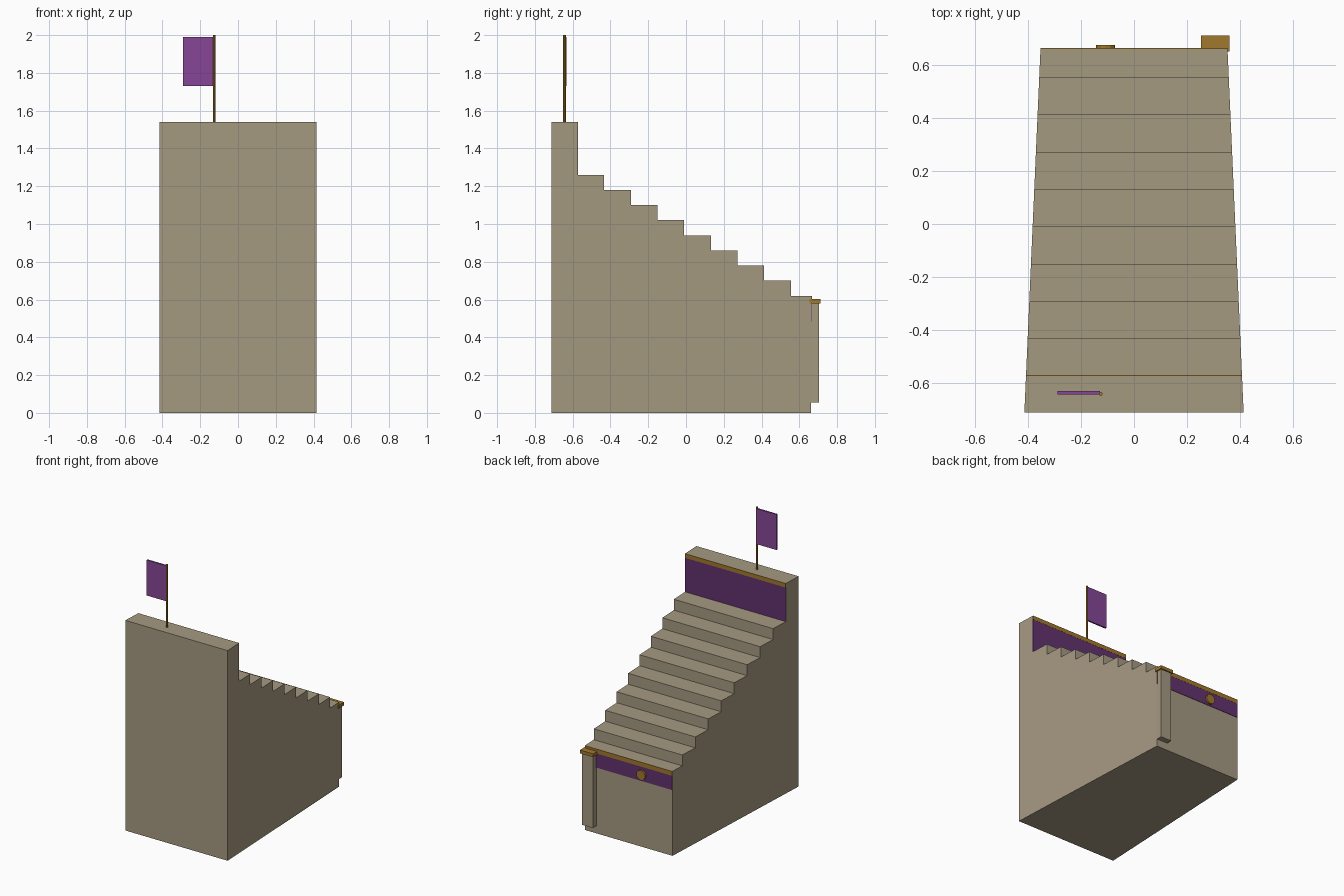
import bpy, bmesh, math

if "Cube" in bpy.data.objects:
    bpy.data.objects.remove(bpy.data.objects["Cube"])

def mat(name, c):
    m = bpy.data.materials.new(name)
    m.diffuse_color = (*c, 1)
    m.use_nodes = True
    m.node_tree.nodes["Principled BSDF"].inputs["Base Color"].default_value = m.diffuse_color
    return m

STONE = mat("stone", (0.376, 0.319, 0.220))
DARK = mat("dark_purple", (0.122, 0.032, 0.162))
FLAG = mat("flag_purple", (0.238, 0.061, 0.305))
GOLD = mat("gold", (0.352, 0.188, 0.026))

def finish(name, bm, m):
    bmesh.ops.recalc_face_normals(bm, faces=bm.faces)
    me = bpy.data.meshes.new(name)
    bm.to_mesh(me)
    bm.free()
    me.materials.append(m)
    ob = bpy.data.objects.new(name, me)
    bpy.context.collection.objects.link(ob)
    return ob

def box(name, x, y, z, m):
    bm = bmesh.new()
    bmesh.ops.create_cube(bm, size=1)
    for v in bm.verts:
        v.co = [r[0] if c < 0 else r[1] for c, r in zip(v.co, (x, y, z))]
    return finish(name, bm, m)

def cylinder(name, r, h, sides, loc, rot, m):
    bm = bmesh.new()
    bmesh.ops.create_cone(bm, cap_ends=True, segments=sides, radius1=r, radius2=r, depth=h)
    ob = finish(name, bm, m)
    ob.location, ob.rotation_euler = loc, rot
    return ob

FRONT, WALL, BACK = -0.713, -0.575, 0.662

def half_width(y):
    return 0.415 + (0.354 - 0.415) * (y - FRONT) / (BACK - FRONT)

# Stepped body: side profile swept across the tapering width
prof = [(FRONT, 0), (FRONT, 1.54), (WALL, 1.54)]
for i in range(9):
    z = 1.26 - 0.08 * i
    y0 = WALL + 0.1413 * i
    y1 = BACK if i == 8 else y0 + 0.1413
    prof += [(y0, z), (y1, z)]
prof.append((BACK, 0))
bm = bmesh.new()
left = [bm.verts.new((-half_width(y), y, z)) for y, z in prof]
right = [bm.verts.new((half_width(y), y, z)) for y, z in prof]
bm.faces.new(left)
bm.faces.new(right[::-1])
n = len(prof)
for i in range(n):
    j = (i + 1) % n
    bm.faces.new((left[i], left[j], right[j], right[i]))
finish("stepped_body", bm, STONE)

# Painted panels with gold trim on the back-facing walls
for name, y, z0, z1, z2 in (("upper", WALL, 1.26, 1.51, 1.54), ("lower", BACK, 0.483, 0.588, 0.62)):
    w = half_width(y)
    box(name + "_panel", (-w, w), (y - 0.001, y + 0.003), (z0, z1), DARK)
    box(name + "_trim", (-w, w), (y - 0.001, y + 0.004), (z1, z2), GOLD)

# Medallion on the lower panel
cylinder("medallion", 0.036, 0.018, 12, (-0.107, BACK + 0.007, 0.53), (math.pi / 2, 0, 0), GOLD)

# Corner pillar and cap
box("pillar", (0.263, 0.352), (0.655, 0.704), (0.055, 0.58), STONE)
box("pillar_cap", (0.254, 0.361), (0.653, 0.713), (0.58, 0.604), GOLD)

# Flag
cylinder("flag_pole", 0.007, 0.46, 8, (-0.126, -0.643, 1.77), (0, 0, 0), GOLD)
box("flag", (-0.29, -0.128), (-0.645, -0.633), (1.73, 1.99), FLAG)
